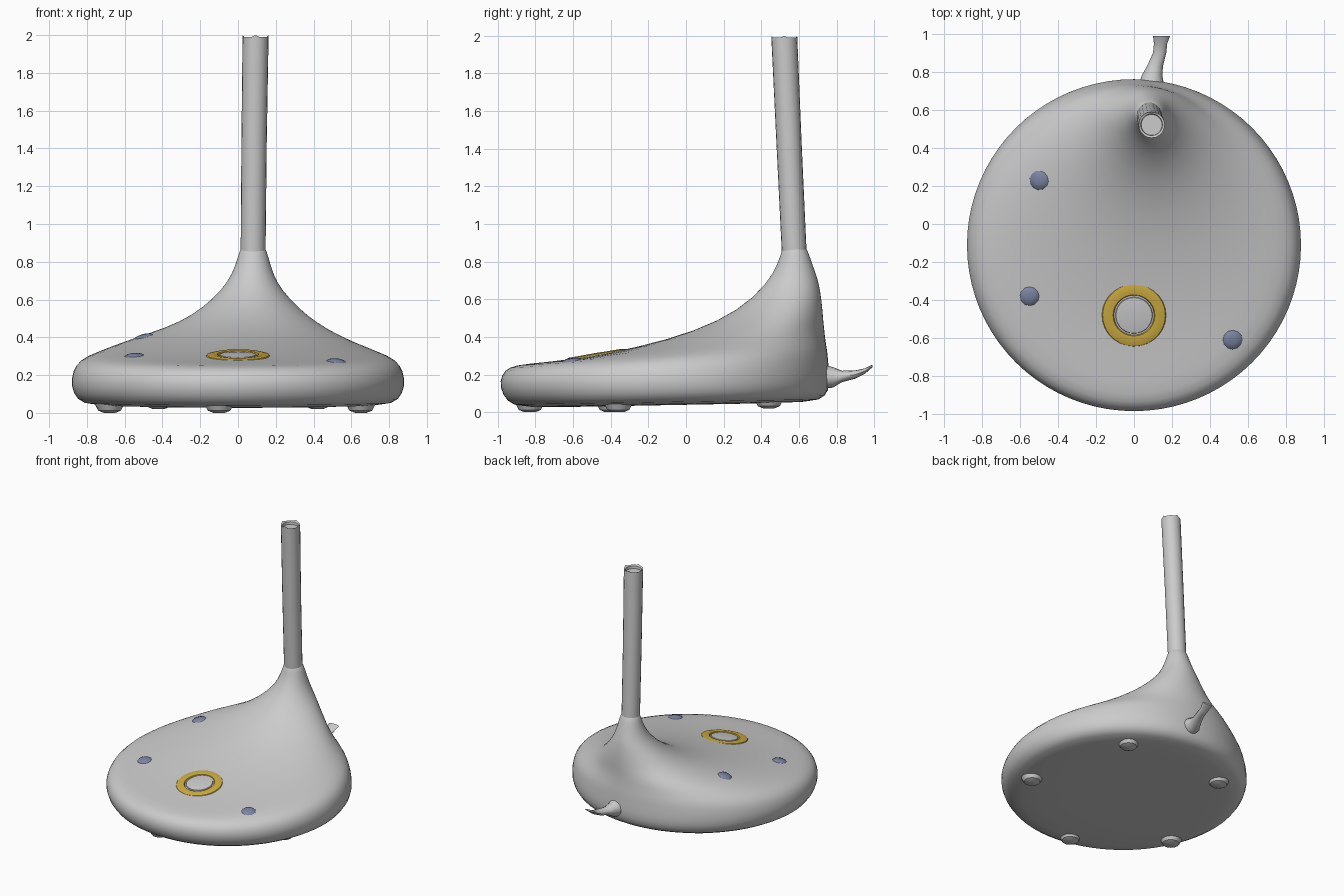
import bpy, bmesh
from math import sin, cos, pi
from mathutils import Vector

if "Cube" in bpy.data.objects:
    bpy.data.objects.remove(bpy.data.objects["Cube"])


def material(name, color):
    m = bpy.data.materials.new(name)
    m.diffuse_color = color
    m.use_nodes = True
    m.node_tree.nodes["Principled BSDF"].inputs["Base Color"].default_value = m.diffuse_color
    return m


gold = material("gold", (0.62, 0.42, 0.05, 1))
blue_grey = material("blue_grey", (0.20, 0.23, 0.36, 1))


def loft(name, rings, mat=None, subdiv=0):
    """Skin a list of closed point rings and cap both ends."""
    bm = bmesh.new()
    loops = [[bm.verts.new(p) for p in ring] for ring in rings]
    n = len(loops[0])
    for a, b in zip(loops, loops[1:]):
        for i in range(n):
            j = (i + 1) % n
            bm.faces.new((a[i], a[j], b[j], b[i]))
    bm.faces.new(loops[0][::-1])
    bm.faces.new(loops[-1])
    bmesh.ops.recalc_face_normals(bm, faces=bm.faces)
    me = bpy.data.meshes.new(name)
    bm.to_mesh(me)
    bm.free()
    ob = bpy.data.objects.new(name, me)
    bpy.context.collection.objects.link(ob)
    if mat:
        me.materials.append(mat)
    bpy.ops.object.select_all(action='DESELECT')
    bpy.context.view_layer.objects.active = ob
    ob.select_set(True)
    if subdiv:
        mod = ob.modifiers.new("smooth", 'SUBSURF')
        mod.levels = subdiv
        bpy.ops.object.modifier_apply(modifier=mod.name)
    bpy.ops.object.shade_smooth_by_angle(angle=0.7)
    return ob


def tilted_ring(cx, rx, y0, y1, z0, z1, n=40):
    """Ellipse from y0 (height z0) to y1 (height z1)."""
    pts = []
    for i in range(n):
        a = 2 * pi * i / n
        t = (1 + sin(a)) / 2
        pts.append((cx + rx * cos(a), y0 + (y1 - y0) * t, z0 + (z1 - z0) * t))
    return pts


# Rounded disc base sweeping up into the neck at the back
profile = [
    (0, .40, -.50, .30, .03, .045),
    (0, .79, -.89, .68, .022, .052),
    (0, .855, -.955, .745, .055, .08),
    (0, .89, -.995, .772, .13, .15),
    (0, .878, -.985, .76, .20, .25),
    (0, .84, -.945, .755, .24, .32),
    (0, .76, -.86, .745, .257, .37),
    (0, .62, -.60, .737, .278, .44),
    (.04, .45, -.25, .73, .345, .50),
    (.06, .32, .05, .725, .43, .56),
    (.07, .21, .28, .715, .54, .64),
    (.075, .125, .43, .70, .68, .71),
    (.08, .09, .49, .67, .79, .79),
    (.08, .07, .51, .645, .865, .865),
    (.08, .06, .52, .635, .872, .872)]
base = loft("base", [tilted_ring(*p) for p in profile], subdiv=1)

# Slightly leaning pole with a recessed end
pole = [(.08, .575, .85, .066), (.085, .548, 1.42, .067), (.093, .522, 1.99, .069),
        (.093, .522, 1.985, .057), (.093, .522, 1.965, .055)]
loft("pole", [[(x + r * cos(2 * pi * i / 20), y + r * sin(2 * pi * i / 20),
                z + (.01 * (i % 5 == 0) if k == 2 else 0)) for i in range(20)]
              for k, (x, y, z, r) in enumerate(pole)])


def on_base(ob, x, y):
    """Seat a part on the top surface, following its slope."""
    hit, loc, nor, _ = base.ray_cast(Vector((x, y, 3)), Vector((0, 0, -1)))
    ob.location = loc
    ob.rotation_euler = nor.to_track_quat('Z', 'Y').to_euler()


def lathe(name, prof, mat=None, n=28):
    return loft(name, [[(r * cos(2 * pi * i / n), r * sin(2 * pi * i / n), z)
                        for i in range(n)] for r, z in prof], mat)


# Foot switch: gold collar around a low button
collar = lathe("switch_collar", [(.175, -.01), (.165, .004), (.14, .010), (.11, .007), (.10, -.01)], gold)
on_base(collar, 0, -.48)
button = lathe("switch_button", [(.102, -.01), (.095, .006), (.06, .010), (.02, .011)])
on_base(button, 0, -.48)

# Small raised spots on the top
for k, (x, y) in enumerate([(-.50, .23), (-.55, -.38), (.52, -.61)]):
    spot = lathe(f"spot_{k}", [(.06, -.01), (.045, .006), (.02, .012)], blue_grey, 12)
    on_base(spot, x, y)

# Low feet under the base
for k, (x, y) in enumerate([(-.68, -.40), (-.10, -.83), (.65, -.36), (.42, .44), (-.42, .44)]):
    foot = lathe(f"foot_{k}", [(.03, 0), (.06, .012), (.08, .05)], None, 14)
    foot.location = (x, y, 0 if y < 0 else .02)

# Flattened cable stub tapering out of the back: x, y, z, half width, half height
cable = [(.09, .72, .19, .07, .065), (.095, .78, .185, .055, .055), (.11, .83, .19, .042, .03),
         (.135, .90, .20, .035, .022), (.14, .95, .218, .035, .015), (.145, .99, .245, .045, .007)]
loft("cable_stub", [[(x + w * cos(2 * pi * i / 12), y, z + h * sin(2 * pi * i / 12))
                     for i in range(12)] for x, y, z, w, h in cable])
